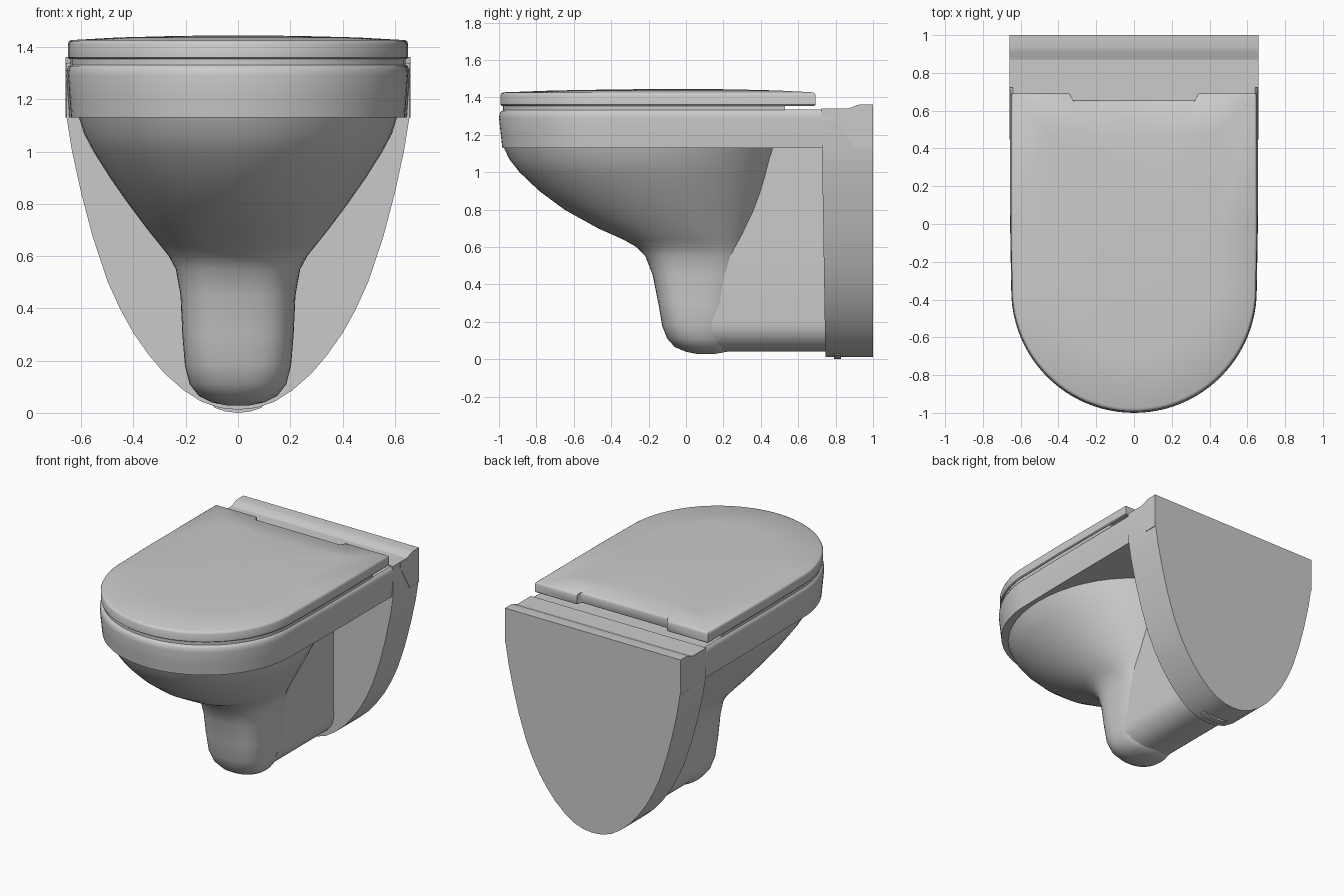
import bpy, bmesh, math

if "Cube" in bpy.data.objects:
    bpy.data.objects.remove(bpy.data.objects["Cube"], do_unlink=True)

ceramic = bpy.data.materials.new("grey ceramic")
ceramic.use_nodes = True
GREY = (0.6, 0.6, 0.6, 1)
ceramic.diffuse_color = GREY
ceramic.node_tree.nodes["Principled BSDF"].inputs["Base Color"].default_value = GREY


def loft(name, rings, angle=35):
    """Skin equal-length rings of points and cap both ends."""
    bm = bmesh.new()
    rows = [[bm.verts.new(p) for p in ring] for ring in rings]
    n = len(rows[0])
    for a, b in zip(rows, rows[1:]):
        for i in range(n):
            j = (i + 1) % n
            bm.faces.new((a[i], a[j], b[j], b[i]))
    bm.faces.new(rows[0])
    bm.faces.new(rows[-1])
    bmesh.ops.recalc_face_normals(bm, faces=bm.faces)
    mesh = bpy.data.meshes.new(name)
    bm.to_mesh(mesh)
    bm.free()
    obj = bpy.data.objects.new(name, mesh)
    bpy.context.collection.objects.link(obj)
    mesh.materials.append(ceramic)
    bpy.ops.object.select_all(action="DESELECT")
    obj.select_set(True)
    bpy.context.view_layer.objects.active = obj
    bpy.ops.object.shade_smooth_by_angle(angle=math.radians(angle))
    return obj


def mirrored(half):
    """Close a half outline (x > 0) by mirroring it across x = 0."""
    return half + [(-x, y) for x, y in reversed(half) if x > 1e-5]


def d_shape(back, steps=24):
    """Straight sides and an elliptical front; back lists the rear points."""
    half = back + [(0.656, 0.0)]
    for i in range(steps + 1):
        t = math.pi / 2 * i / steps
        half.append((0.65 * math.cos(t), -0.35 - 0.65 * math.sin(t)))
    half[-1] = (0, -1)
    return mirrored(half)


def scaled(outline, s, z, back=None):
    """Scale an outline; optionally keep its rear edge at a fixed y."""
    return [(x * s, y if back is not None and y >= back else y * s, z)
            for x, y in outline]


# Rim band, running straight back to the wall
rim = d_shape([(0.66, 1.0)])
loft("rim", [scaled(rim, s, z, 0.9) for s, z in
             [(0.982, 1.13), (0.99, 1.2), (1, 1.29), (0.997, 1.312),
              (0.988, 1.327), (0.972, 1.335)]])

# Raised ledge at the wall
ledge = [(0.8, 1.30), (0.8, 1.335), (0.855, 1.336), (0.885, 1.346),
         (0.915, 1.359), (0.94, 1.363), (1, 1.363), (1, 1.13), (0.9, 1.13)]
loft("wall_ledge", [[(x, y, z) for y, z in ledge] for x in (-0.66, 0.66)])

# Seat ring layer, slightly recessed under the lid
seat = d_shape([(0.656, 0.54)])
loft("seat", [scaled(seat, 0.978, z) for z in (1.33, 1.362)])

# Lid with a hinge notch and gently domed top
lid = d_shape([(0.325, 0.66), (0.335, 0.668), (0.34, 0.69),
               (0.35, 0.697), (0.655, 0.697)])
loft("lid", [scaled(lid, s, z) for s, z in
             [(0.985, 1.355), (0.993, 1.361), (0.993, 1.412), (0.988, 1.421),
              (0.975, 1.427), (0.7, 1.437), (0.35, 1.443), (0.05, 1.445)]], 40)

# Bowl and foot: height, front y, back y, half width, squareness
SECTIONS = [
    (1.135, -0.975, 0.51, 0.61, 2.0), (1.07, -0.945, 0.49, 0.59, 2.0),
    (1.0, -0.89, 0.475, 0.553, 2.0), (0.9, -0.785, 0.455, 0.49, 2.0),
    (0.8, -0.65, 0.43, 0.42, 2.0), (0.7, -0.47, 0.39, 0.345, 2.1),
    (0.64, -0.335, 0.365, 0.297, 2.2), (0.6, -0.265, 0.35, 0.265, 2.3),
    (0.55, -0.217, 0.335, 0.238, 2.5), (0.45, -0.178, 0.31, 0.22, 2.8),
    (0.3, -0.148, 0.28, 0.213, 2.9), (0.18, -0.128, 0.26, 0.203, 2.8),
    (0.11, -0.1, 0.25, 0.185, 2.6), (0.065, -0.06, 0.24, 0.15, 2.4),
    (0.04, 0.0, 0.22, 0.1, 2.2), (0.028, 0.06, 0.15, 0.04, 2.0)]


def bowl_ring(z, front, back, width, power, count=48):
    mid, depth = (front + back) / 2, (back - front) / 2
    ring = []
    for i in range(count):
        t = math.tau * i / count
        c, s = math.cos(t), math.sin(t)
        ring.append((math.copysign(abs(c) ** (2 / power), c) * width,
                     mid + math.copysign(abs(s) ** (2 / power), s) * depth, z))
    return ring


loft("bowl", [bowl_ring(*s) for s in SECTIONS], 60)

# Neck joining the foot and bowl to the wall plate
neck = [(0.203, 1.14), (0.203, 0.6)]
for i in range(11):
    t = math.pi / 2 * i / 10
    neck.append((0.2 * math.cos(t) ** 0.8, 0.2 - 0.16 * math.sin(t)))
neck[-1] = (0, 0.04)
neck = mirrored(neck)
loft("neck", [[(x, y, z) for x, z in neck] for y in (0.14, 0.76)])

# Wall plate with a parabolic lower outline
plate = [(0.659, 1.34), (0.656, 1.13), (0.635, 1.0), (0.6, 0.84), (0.555, 0.67),
         (0.5, 0.505), (0.45, 0.395), (0.4, 0.305), (0.34, 0.22), (0.28, 0.15),
         (0.21, 0.088), (0.14, 0.043), (0.07, 0.019), (0, 0.012)]
plate = mirrored(plate)
loft("wall_plate", [[(x, y + 0.016 * (1.14 - z) * (y < 0.9), z) for x, z in plate]
                    for y in (0.727, 1.0)])

# Small lug under the wall plate
lug = mirrored([(0.1, 0.035), (0.09, 0.02), (0.05, 0.006), (0, 0)])
loft("bottom_lug", [[(x, y, z) for x, z in lug] for y in (0.79, 0.83)])
